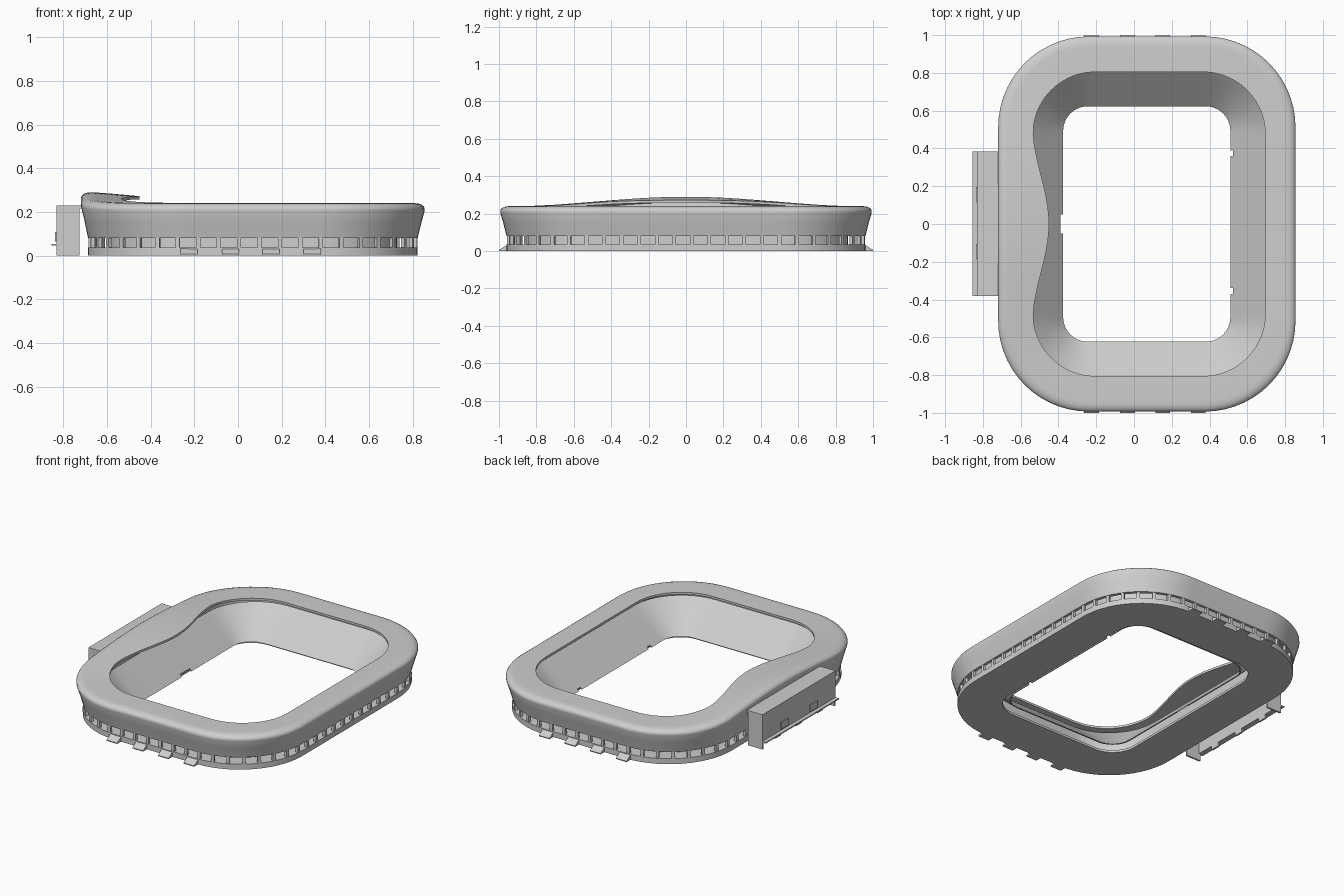
import bpy, bmesh
from math import cos, sin, pi
from mathutils import Vector, Matrix

if "Cube" in bpy.data.objects:
    bpy.data.objects.remove(bpy.data.objects["Cube"], do_unlink=True)

grey = bpy.data.materials.new("light_grey")
grey.use_nodes = True
grey.diffuse_color = (0.62, 0.62, 0.62, 1)
grey.node_tree.nodes["Principled BSDF"].inputs["Base Color"].default_value = (0.62, 0.62, 0.62, 1)


def finish(name, bm, smooth=False):
    bmesh.ops.recalc_face_normals(bm, faces=bm.faces)
    mesh = bpy.data.meshes.new(name)
    bm.to_mesh(mesh)
    bm.free()
    obj = bpy.data.objects.new(name, mesh)
    bpy.context.collection.objects.link(obj)
    mesh.materials.append(grey)
    if smooth:
        bpy.ops.object.select_all(action="DESELECT")
        obj.select_set(True)
        bpy.context.view_layer.objects.active = obj
        bpy.ops.object.shade_smooth_by_angle(angle=0.75)
    return obj


def rounded_rect(cx, hx, hy, r, arc=14, side=20):
    """Counter-clockwise outline with the same point count for any size."""
    pts = []
    corners = [(1, 1), (-1, 1), (-1, -1), (1, -1)]
    for k, (sx, sy) in enumerate(corners):
        centre = Vector((cx + sx * (hx - r), sy * (hy - r)))
        for i in range(arc + 1):
            a = (k + i / arc) * pi / 2
            pts.append(centre + r * Vector((cos(a), sin(a))))
        nx, ny = corners[(k + 1) % 4]
        a = (k + 1) * pi / 2
        end = Vector((cx + nx * (hx - r), ny * (hy - r))) + r * Vector((cos(a), sin(a)))
        start = pts[-1]
        pts += [start.lerp(end, i / side) for i in range(1, side)]
    return pts


def hump(y, reach):
    return cos(pi / 2 * y / reach) ** 2 if abs(y) < reach else 0


def ring(name, sections, raised=False):
    """Loft a closed profile of (cx, hx, hy, r, z, inward bulge) outlines."""
    bm = bmesh.new()
    loops = []
    for cx, hx, hy, r, z, bulge in sections:
        loop = []
        for p in rounded_rect(cx, hx, hy, r):
            x, y, h = p.x, p.y, z
            if raised and x < 0:
                if x < -0.4:
                    x += bulge * hump(y, 0.52)
                weight = min(1, max(0, (-x - 0.1) / 0.55))
                h += 0.05 * hump(y, 0.95) * weight * min(1, max(0, (z - 0.08) / 0.11))
            loop.append(bm.verts.new((x, y, h)))
        loops.append(loop)
    for k, a in enumerate(loops):
        b = loops[(k + 1) % len(loops)]
        for i in range(len(a)):
            j = (i + 1) % len(a)
            bm.faces.new((a[i], a[j], b[j], b[i]))
    return finish(name, bm, True)


def add_box(bm, lo, hi, turn=None):
    lo, hi = Vector(lo), Vector(hi)
    size = Matrix.Diagonal((*(hi - lo), 1))
    m = Matrix.Translation((lo + hi) / 2) @ size
    bmesh.ops.create_cube(bm, size=1, matrix=(turn @ m) if turn else m)


C = 0.068
# Thin flared facade and roof, raised into a canopy on one long side
ring("facade_and_roof", [
    (C, 0.755, 0.96, 0.46, 0.081, 0), (C, 0.772, 0.977, 0.47, 0.15, 0),
    (C, 0.787, 0.993, 0.48, 0.205, 0), (C, 0.787, 0.993, 0.48, 0.217, 0),
    (C, 0.782, 0.988, 0.48, 0.226, 0), (C, 0.771, 0.977, 0.47, 0.234, 0),
    (C, 0.754, 0.96, 0.455, 0.239, 0), (C, 0.735, 0.94, 0.44, 0.24, 0),
    (0.074, 0.68, 0.87, 0.38, 0.24, 0.04),
    (0.08, 0.615, 0.805, 0.33, 0.24, 0.085), (0.08, 0.615, 0.805, 0.33, 0.226, 0.085),
    (C, 0.69, 0.895, 0.39, 0.222, 0.03), (C, 0.765, 0.97, 0.47, 0.21, 0),
    (C, 0.735, 0.94, 0.445, 0.081, 0),
], raised=True)

# Thin seating bowl with entrance notches in its lower edge
bowl = ring("seating_bowl", [
    (0.0675, 0.4425, 0.623, 0.13, 0.03, 0),
    (0.08, 0.635, 0.825, 0.35, 0.212, 0), (0.08, 0.643, 0.833, 0.358, 0.207, 0),
    (0.0675, 0.45, 0.63, 0.138, 0.028, 0),
])
bm = bmesh.new()
for x0, x1, y0, y1 in [(-0.39, -0.3, -0.05, 0.05), (0.45, 0.523, 0.36, 0.39), (0.45, 0.523, -0.37, -0.34)]:
    add_box(bm, (x0, y0, -0.1), (x1, y1, 0.08))
cutter = finish("entrance_cutter", bm)
cutter.hide_render = True
cutter.hide_set(True)
cutter.display_type = "WIRE"
cut = bowl.modifiers.new("entrances", "BOOLEAN")
cut.operation = "DIFFERENCE"
cut.object = cutter

# Base slab and the concourse wall behind the columns
ring("base_slab", [
    (C, 0.755, 0.96, 0.46, 0, 0), (C, 0.755, 0.96, 0.46, 0.036, 0),
    (C, 0.65, 0.855, 0.35, 0.036, 0),
    (C, 0.49, 0.67, 0.17, 0.015, 0), (C, 0.49, 0.67, 0.17, 0, 0),
])
ring("concourse_wall", [
    (C, 0.66, 0.865, 0.36, 0.03, 0), (C, 0.66, 0.865, 0.36, 0.222, 0),
    (C, 0.65, 0.855, 0.35, 0.222, 0), (C, 0.65, 0.855, 0.35, 0.03, 0),
])

# Evenly spaced columns around the concourse
path = rounded_rect(C, 0.744, 0.949, 0.45)
edges = list(zip(path, path[1:] + path[:1]))
total = sum((b - a).length for a, b in edges)
count = 64
bm = bmesh.new()
walked, n = 0, 0
for a, b in edges:
    length = (b - a).length
    while n < count and n * total / count <= walked + length:
        p = a.lerp(b, (n * total / count - walked) / length)
        turn = Matrix.Translation((p.x, p.y, 0)) @ Matrix.Rotation(-Vector((1, 0)).angle_signed(b - a), 4, "Z")
        add_box(bm, (-0.01, -0.009, 0.03), (0.01, 0.009, 0.088), turn)
        n += 1
    walked += length
finish("concourse_columns", bm)

# Entrance ramps at both ends
bm = bmesh.new()
for side in (-1, 1):
    for x in (-0.225, -0.035, 0.152, 0.34):
        ends = []
        for dx in (-0.039, 0.039):
            ends.append([bm.verts.new((x + dx, side * y, z))
                         for y, z in [(0.94, 0), (1.0, 0), (1.0, 0.006), (0.952, 0.036), (0.94, 0.036)]])
        bm.faces.new(ends[0])
        bm.faces.new(ends[1])
        for i in range(5):
            j = (i + 1) % 5
            bm.faces.new((ends[0][i], ends[0][j], ends[1][j], ends[1][i]))
finish("entrance_ramps", bm)

# Hollow side building: roof, front, end walls and feet
bm = bmesh.new()
add_box(bm, (-0.83, -0.38, 0.215), (-0.715, 0.385, 0.23))
add_box(bm, (-0.83, -0.38, 0.045), (-0.818, 0.385, 0.22))
for y in (-0.38, 0.373):
    add_box(bm, (-0.83, y, 0), (-0.725, y + 0.012, 0.22))
for y in (-0.25, -0.03, 0.19):
    add_box(bm, (-0.83, y, 0.02), (-0.818, y + 0.06, 0.05))
finish("side_building", bm)

bm = bmesh.new()
add_box(bm, (-0.855, -0.38, 0.046), (-0.82, 0.385, 0.054))
finish("side_building_ledge", bm)

bm = bmesh.new()
for y in (-0.185, 0.115):
    add_box(bm, (-0.837, y, 0.065), (-0.829, y + 0.08, 0.108))
finish("side_building_windows", bm)
